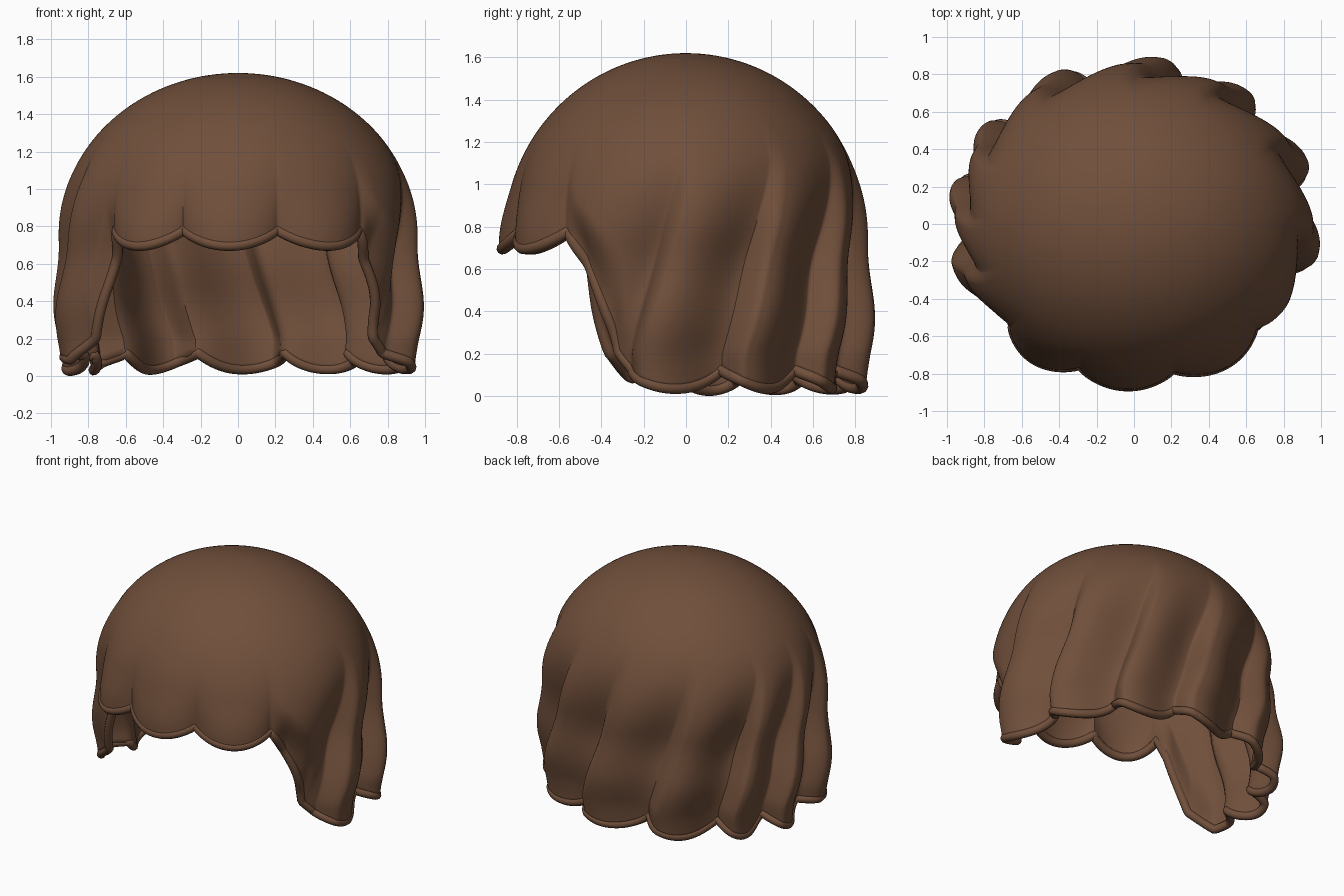
import bpy, bmesh, math
from math import sin, cos, pi, radians

if "Cube" in bpy.data.objects:
    bpy.data.objects.remove(bpy.data.objects["Cube"])

TOP, MID = 1.62, 0.75          # crown height, height where the dome turns into hanging hair
RX, RY = 0.96, 0.86
COLS, ROWS = 540, 56
TWIST = radians(20)

hair = bpy.data.materials.new("brown hair")
hair.diffuse_color = (0.162, 0.078, 0.043, 1)
hair.use_nodes = True
hair.node_tree.nodes["Principled BSDF"].inputs["Base Color"].default_value = hair.diffuse_color

# Lock boundaries (degrees round the head at the hem)
CUSPS = [-137, -109, -76.5, -44, -20, 13, 44, 72, 105, 137, 160, 184, 223]
# Hem height: (degrees, height) - long sides and back, short fringe
HEM = [(-137, .78), (-44, .78), (-38, .6), (-32, .39), (-26, .2), (-20, .12),
       (13, .12), (105, .12), (184, .11), (198, .08), (208, .2), (212, .4), (216, .6), (223, .78)]


def smooth(a, b, x):
    x = min(max((x - a) / (b - a), 0), 1)
    return x * x * (3 - 2 * x)


def lock_at(u):
    """Start of the lock at angle u and the position 0..1 across it."""
    for a, b in zip(CUSPS, CUSPS[1:]):
        if a <= u <= b:
            return a, (u - a) / (b - a)


def bulge(u):
    """Lock cross-section: steep leading side, long rounded trailing side."""
    a, f = lock_at(u)
    if a < -44:                          # even, soft fringe locks
        return max(sin(pi * f), 0) ** 0.7
    return sin(pi / 2 * f / 0.2) if f < 0.2 else 1 - smooth(0.25, 0.97, f)


def hem_height(u):
    a, f = lock_at(u)
    scallop = 0.0 if a in (-44, 184) else 0.09 * max(sin(pi * f), 0) ** 0.8
    for (a, za), (b, zb) in zip(HEM, HEM[1:]):
        if a <= u <= b:
            return za + (zb - za) * (u - a) / (b - a) - scallop


def point(u, t):
    hem, quarter = hem_height(u), 1.42
    # 0 on the fringe, 1 elsewhere
    side = smooth(-44, -22, u) * min(max((223 - u) / 45, 0), 1)
    b = bulge(u)
    s = t * (quarter + MID - hem)
    if s < quarter:                      # dome
        a = s / quarter * pi / 2
        z, r = MID + (TOP - MID) * cos(a), sin(a)
    else:                                # hanging part, flared then tucked in
        z = MID - (s - quarter)
        r = 1 + 0.045 * sin(pi * smooth(0.7, 0.0, z)) if z < 0.7 else 1.0
    deep = 0.14 * (1 - smooth(0.5, 1.3, z))
    r *= 1 - deep * (0.6 + 0.4 * side) * (1 - b)
    if u < -44:                          # fringe kicks forward
        r *= 1 + 0.03 * smooth(1.0, 0.7, z) * b
    if -44 < u < -20:                    # face-framing edges curl inward
        r *= 1 - 0.11 * smooth(-44, -38, u) * (1 - smooth(-30, -20, u)) * smooth(0.8, 1.0, t)
    elif u > 198:
        r *= 1 - 0.06 * smooth(198, 208, u) * (1 - smooth(216, 223, u)) * smooth(0.8, 1.0, t)
    ang = radians(u) + side * TWIST * min(max(z - 0.2, 0), 0.9)
    return (RX * r * cos(ang), RY * r * sin(ang), z)


# Wig shell: twisted locks hanging from a smooth crown
us = [-137 + 360 * i / COLS for i in range(COLS)]
bm = bmesh.new()
crown = bm.verts.new((0, 0, TOP))
grid = [[bm.verts.new(point(u, j / ROWS)) for j in range(1, ROWS + 1)] for u in us]
for i in range(COLS):
    a, b = grid[i], grid[(i + 1) % COLS]
    bm.faces.new((crown, a[0], b[0]))
    for j in range(ROWS - 1):
        bm.faces.new((a[j], a[j + 1], b[j + 1], b[j]))
bmesh.ops.recalc_face_normals(bm, faces=bm.faces)
mesh = bpy.data.meshes.new("wig_shell")
bm.to_mesh(mesh)
bm.free()
shell = bpy.data.objects.new("wig_shell", mesh)
bpy.context.collection.objects.link(shell)
mesh.materials.append(hair)
solid = shell.modifiers.new("thickness", 'SOLIDIFY')
solid.thickness, solid.offset = 0.035, -1

# Rolled hem following the lower edge
curve = bpy.data.curves.new("rolled_hem", 'CURVE')
curve.dimensions = '3D'
curve.bevel_depth, curve.bevel_resolution = 0.028, 3
line = curve.splines.new('POLY')
line.points.add(COLS - 1)
for p, u in zip(line.points, us):
    x, y, z = point(u, 1)
    p.co = (x * 0.98, y * 0.98, z + 0.006, 1)
line.use_cyclic_u = True
curve.materials.append(hair)
hem = bpy.data.objects.new("rolled_hem", curve)
bpy.context.collection.objects.link(hem)

bpy.ops.object.select_all(action='DESELECT')
shell.select_set(True)
bpy.context.view_layer.objects.active = shell
bpy.ops.object.shade_smooth_by_angle(angle=radians(60))
